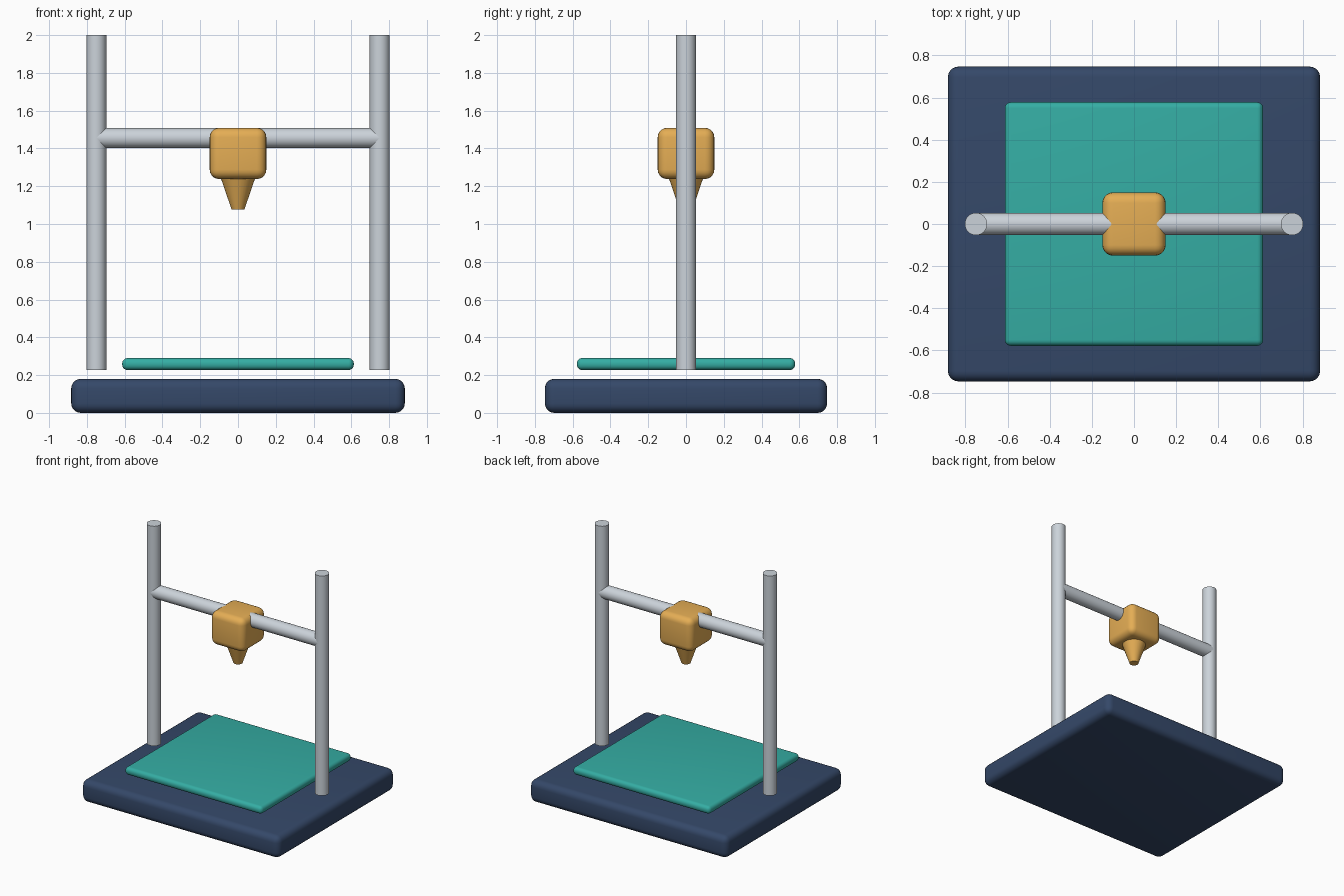
import bpy
import bmesh
import math
from mathutils import Matrix, Vector

if "Cube" in bpy.data.objects:
    bpy.data.objects.remove(bpy.data.objects["Cube"])


def material(name, rgb):
    mat = bpy.data.materials.new(name)
    mat.diffuse_color = (*rgb, 1)
    mat.use_nodes = True
    mat.node_tree.nodes["Principled BSDF"].inputs["Base Color"].default_value = mat.diffuse_color
    return mat


navy = material("navy", (0.035, 0.065, 0.14))
teal = material("teal", (0.035, 0.42, 0.37))
amber = material("amber", (0.78, 0.42, 0.09))
steel = material("steel", (0.60, 0.65, 0.70))


def finish(name, bm, mat):
    mesh = bpy.data.meshes.new(name)
    bm.to_mesh(mesh)
    bm.free()
    mesh.materials.append(mat)
    obj = bpy.data.objects.new(name, mesh)
    bpy.context.collection.objects.link(obj)
    bpy.ops.object.select_all(action="DESELECT")
    obj.select_set(True)
    bpy.context.view_layer.objects.active = obj
    bpy.ops.object.shade_smooth_by_angle(angle=math.radians(40))
    return obj


def rounded_box(name, half_x, half_y, z0, z1, radius, mat):
    bm = bmesh.new()
    size = Matrix.Diagonal((2 * half_x, 2 * half_y, z1 - z0, 1))
    place = Matrix.Translation((0, 0, (z0 + z1) / 2))
    bmesh.ops.create_cube(bm, size=1, matrix=place @ size)
    bmesh.ops.bevel(bm, geom=bm.edges[:], offset=radius, segments=5,
                    profile=0.5, affect="EDGES", clamp_overlap=True)
    return finish(name, bm, mat)


def rod(name, start, end, r_start, r_end, mat):
    a, b = Vector(start), Vector(end)
    turn = (b - a).to_track_quat("Z", "Y").to_matrix().to_4x4()
    bm = bmesh.new()
    bmesh.ops.create_cone(bm, cap_ends=True, segments=32, radius1=r_start,
                          radius2=r_end, depth=(b - a).length,
                          matrix=Matrix.Translation((a + b) / 2) @ turn)
    return finish(name, bm, mat)


# Base slab and print bed (the bed floats just above the base)
rounded_box("base", 0.883, 0.747, 0, 0.18, 0.05, navy)
rounded_box("print_bed", 0.613, 0.578, 0.227, 0.29, 0.028, teal)

# Two uprights and the cross rail between their centre lines
R = 0.053
for side, x in (("left", -0.75), ("right", 0.75)):
    rod(side + "_post", (x, 0, 0.227), (x, 0, 2.0), R, R, steel)
rod("cross_rail", (-0.75, 0, 1.455), (0.75, 0, 1.455), R, R, steel)

# Print head and tapered nozzle
rounded_box("print_head", 0.15, 0.15, 1.238, 1.509, 0.05, amber)
rod("nozzle", (0, 0, 1.077), (0, 0, 1.255), 0.034, 0.095, amber)
